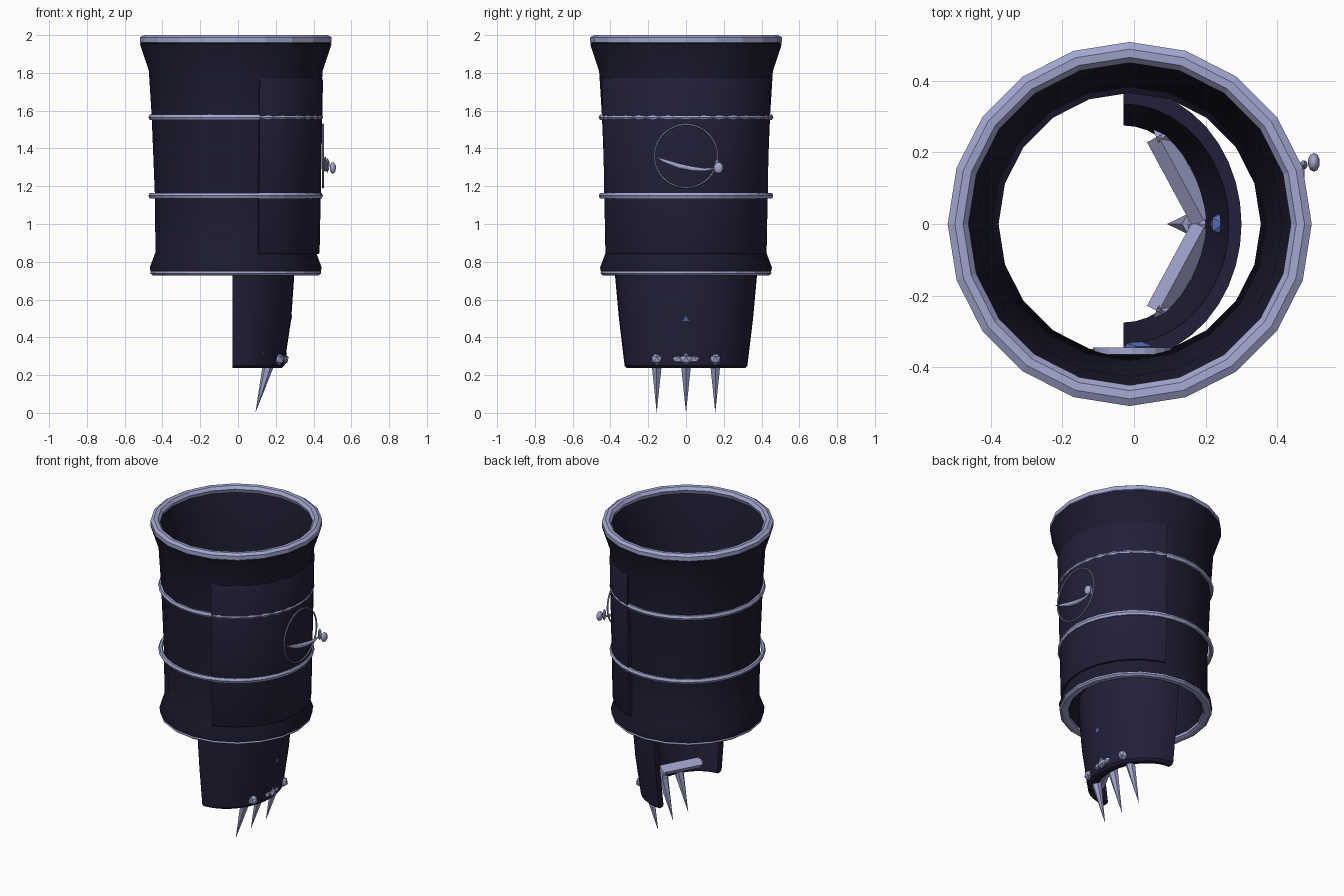
import bpy, math
from mathutils import Vector

if "Cube" in bpy.data.objects:
    bpy.data.objects.remove(bpy.data.objects["Cube"])

CX = -0.012          # axis of the sleeve


def material(name, rgb):
    m = bpy.data.materials.new(name)
    m.diffuse_color = (*rgb, 1)
    m.use_nodes = True
    m.node_tree.nodes["Principled BSDF"].inputs["Base Color"].default_value = m.diffuse_color
    return m


DARK = material("dark_leather", (0.012, 0.011, 0.03))
PANEL = material("panel_leather", (0.016, 0.014, 0.04))
METAL = material("pale_metal", (0.36, 0.38, 0.62))
BLUE = material("blue_gem", (0.1, 0.16, 0.5))


def finish(obj, name, mat, smooth=False):
    obj.name = name
    obj.data.materials.append(mat)
    if smooth:
        bpy.ops.object.select_all(action='DESELECT')
        bpy.context.view_layer.objects.active = obj
        obj.select_set(True)
        bpy.ops.object.shade_smooth_by_angle(angle=math.radians(35))
    return obj


def sweep(name, profile, mat, n, a0=0, a1=360, cx=CX, smooth=False):
    """Sweep a closed profile of (x radius, y radius, z) round the z axis."""
    full = a1 - a0 == 360
    rows, k = (n if full else n + 1), len(profile)
    verts, faces = [], []
    for i in range(rows):
        a = math.radians(a0 + (a1 - a0) * i / n)
        verts += [(cx + rx * math.cos(a), ry * math.sin(a), z) for rx, ry, z in profile]
    for i in range(n):
        p, q = i * k, (i + 1) % rows * k
        faces += [(p + j, q + j, q + (j + 1) % k, p + (j + 1) % k) for j in range(k)]
    if not full:
        faces += [tuple(range(k)), tuple(reversed(range(n * k, n * k + k)))]
    me = bpy.data.meshes.new(name)
    me.from_pydata(verts, [], faces)
    obj = bpy.data.objects.new(name, me)
    bpy.context.collection.objects.link(obj)
    return finish(obj, name, mat, smooth)


def round_profile(pts):
    return [(r, r, z) for r, z in pts]


def spike(name, base, tip, r, mat, sides=6, r2=0.0):
    b, t = Vector(base), Vector(tip)
    d = t - b
    bpy.ops.mesh.primitive_cone_add(vertices=sides, radius1=r, radius2=r2, depth=d.length,
                                    location=(b + t) / 2,
                                    rotation=d.to_track_quat('Z', 'Y').to_euler())
    return finish(bpy.context.object, name, mat)


def stud(name, loc, scale, mat, sub=1, smooth=False):
    bpy.ops.mesh.primitive_ico_sphere_add(subdivisions=sub, radius=1, location=loc)
    o = bpy.context.object
    o.scale = scale
    return finish(o, name, mat, smooth)


# Forearm sleeve with flared ends
sweep("sleeve", round_profile([
    (0.45, 0.745), (0.455, 0.77), (0.425, 0.85), (0.428, 1.15), (0.445, 1.57),
    (0.46, 1.81), (0.508, 1.955), (0.47, 1.965), (0.425, 1.81),
    (0.39, 1.2), (0.366, 0.85), (0.40, 0.75)]), DARK, 20, smooth=True)

# Metal rims at both ends
sweep("top_rim", round_profile([
    (0.485, 1.95), (0.508, 1.962), (0.508, 1.988), (0.488, 2.0),
    (0.465, 1.998), (0.45, 1.98), (0.46, 1.955)]), METAL, 20)
sweep("bottom_rim", round_profile([
    (0.40, 0.735), (0.415, 0.728), (0.44, 0.728), (0.452, 0.738),
    (0.45, 0.75), (0.40, 0.755)]), METAL, 20)

# Two metal bands
for name, z in (("upper_band", 1.565), ("lower_band", 1.15)):
    sweep(name, round_profile([
        (0.448 + 0.014 * math.cos(t * math.pi / 3), z + 0.017 * math.sin(t * math.pi / 3))
        for t in range(6)]), METAL, 32)

# Raised side panel
sweep("side_panel", round_profile([
    (0.415, 0.84), (0.438, 0.84), (0.444, 0.85), (0.462, 1.76),
    (0.458, 1.77), (0.43, 1.77)]), PANEL, 16, -74, 74, smooth=True)

# Emblem: thin hoop, curved blade and end knob
bpy.ops.mesh.primitive_torus_add(major_radius=0.167, minor_radius=0.005, major_segments=40,
                                 minor_segments=6, location=(0.45, 0, 1.36),
                                 rotation=(0, math.pi / 2, 0))
finish(bpy.context.object, "emblem_hoop", METAL)

cu = bpy.data.curves.new("emblem_blade", 'CURVE')
cu.dimensions = '3D'
cu.bevel_depth = 0.015
cu.bevel_resolution = 1
cu.use_fill_caps = True
sp = cu.splines.new('POLY')
path = [(-0.17, 1.357, 0.1), (-0.11, 1.332, 0.7), (-0.04, 1.308, 1.0),
        (0.03, 1.293, 0.95), (0.10, 1.287, 0.6), (0.165, 1.297, 0.25)]
sp.points.add(len(path) - 1)
for pt, (y, z, r) in zip(sp.points, path):
    pt.co = (0.462 + 0.06 * max(y, 0), y, z, 1)
    pt.radius = r
blade = bpy.data.objects.new("emblem_blade", cu)
bpy.context.collection.objects.link(blade)
finish(blade, "emblem_blade", METAL)

stud("emblem_knob", (0.502, 0.172, 1.297), (0.017, 0.026, 0.031), METAL, 2, True)
stud("emblem_collar", (0.474, 0.165, 1.31), (0.012, 0.014, 0.04), METAL)

# Half-round hand guard below the sleeve
sweep("hand_guard", [
    (0.215, 0.275, 0.245), (0.225, 0.285, 0.237), (0.262, 0.312, 0.237), (0.275, 0.325, 0.25),
    (0.312, 0.355, 0.5), (0.328, 0.376, 0.73), (0.33, 0.38, 0.82),
    (0.295, 0.335, 0.82), (0.27, 0.312, 0.5)], PANEL, 20, -90, 90, cx=-0.03, smooth=True)

# Knuckle bars inside the guard, with tips piercing it
for side, s in (("left", 1), ("right", -1)):
    spike(side + "_knuckle_bar", (0.195, 0.01 * s, 0.3), (0.068, 0.245 * s, 0.3), 0.036, METAL, 4, 0.036)
    spike(side + "_bar_barb", (0.07, 0.235 * s, 0.305), (0.142, 0.278 * s, 0.318), 0.032, METAL, 4)

# Three claws with a stud over each
for name, y, w, x in (("left", 0.155, 0.032, 0.215), ("middle", 0, 0.036, 0.238), ("right", -0.155, 0.032, 0.215)):
    spike(name + "_claw", (0.165, y, 0.27), (0.092, y, 0.0), 0.032, METAL)
    spike(name + "_claw_root", (0.165, y, 0.27), (0.22, y, 0.3), 0.034, METAL, 6, 0.02)
    stud(name + "_stud", (x, y, 0.283), (0.034, w, 0.033), METAL)
for s in (1, -1):
    stud("middle_side_stud", (0.23, 0.042 * s, 0.285), (0.032, 0.035, 0.026), METAL)
stud("middle_cap", (0.228, 0, 0.305), (0.035, 0.03, 0.028), METAL)

# Blue gem through the guard, and gem disc inside the sleeve
stud("guard_gem", (0.25, 0, 0.5), (0.042, 0.036, 0.03), BLUE)
bpy.ops.mesh.primitive_cylinder_add(vertices=20, radius=0.11, depth=0.02,
                                    location=(-0.005, -0.354, 0.88), rotation=(math.pi / 2, 0, 0))
finish(bpy.context.object, "inner_disc", METAL)
stud("inner_gem", (0.01, -0.342, 0.88), (0.045, 0.016, 0.045), BLUE)
